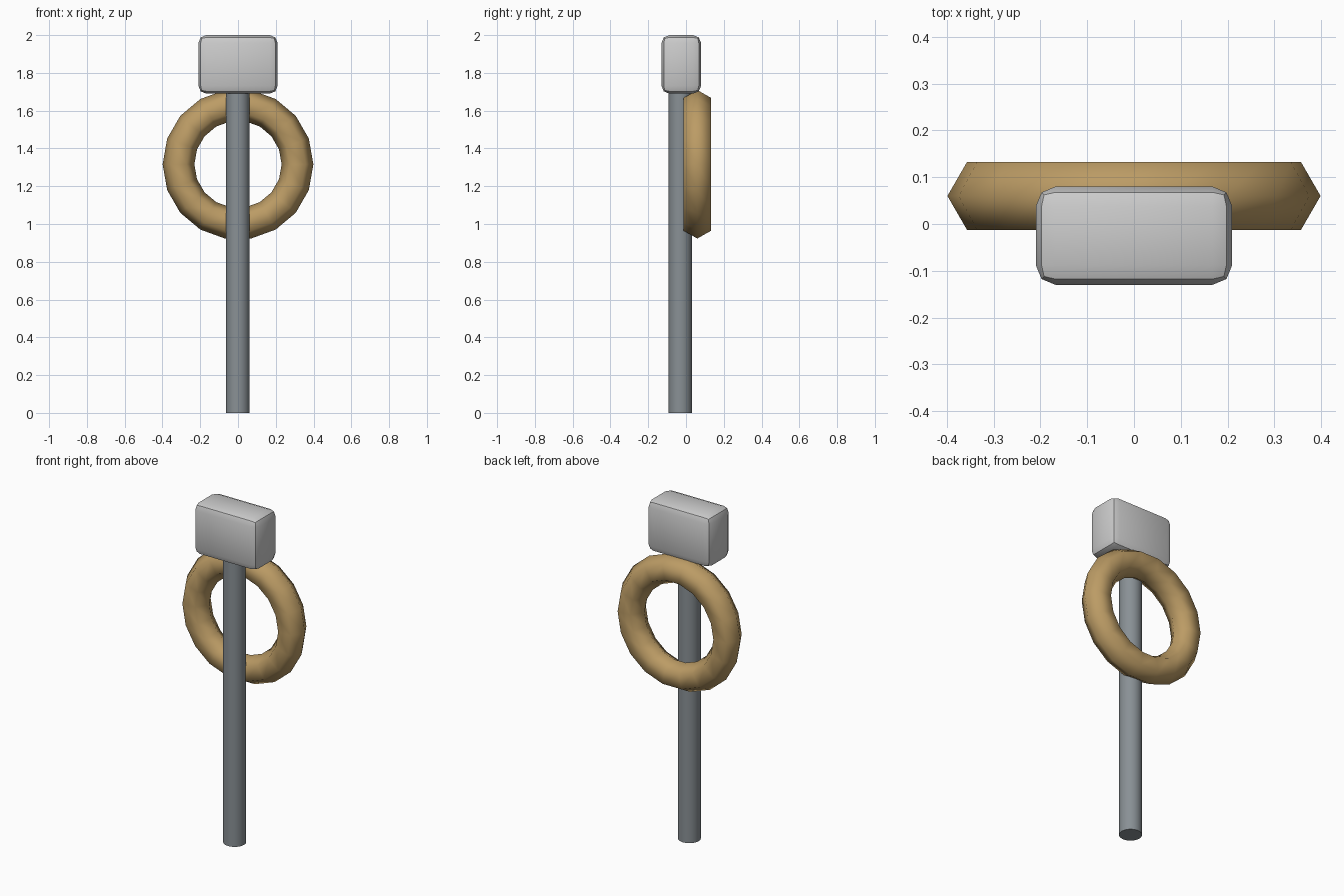
import bpy
import math

if "Cube" in bpy.data.objects:
    bpy.data.objects.remove(bpy.data.objects["Cube"])


def paint(obj, name, rgb):
    mat = bpy.data.materials.new(name)
    mat.diffuse_color = (*rgb, 1.0)
    mat.use_nodes = True
    mat.node_tree.nodes["Principled BSDF"].inputs["Base Color"].default_value = mat.diffuse_color
    obj.data.materials.append(mat)


# Pole
bpy.ops.mesh.primitive_cylinder_add(vertices=32, radius=0.062, depth=1.71,
                                    location=(-0.001, -0.03, 0.855))
pole = bpy.context.object
pole.name = "pole"
bpy.ops.object.shade_smooth_by_angle(angle=math.radians(30))
paint(pole, "steel", (0.25, 0.28, 0.30))

# Block head with rounded edges
bpy.ops.mesh.primitive_cube_add(size=1, location=(0, -0.025, 1.845))
head = bpy.context.object
head.name = "head_block"
head.scale = (0.42, 0.21, 0.31)
bpy.ops.object.transform_apply(location=False, rotation=False, scale=True)
bevel = head.modifiers.new("rounded_edges", 'BEVEL')
bevel.width = 0.042
bevel.segments = 2
bpy.ops.object.modifier_apply(modifier=bevel.name)
bpy.ops.object.shade_smooth_by_angle(angle=math.radians(30))

# Ring hanging behind the pole
bpy.ops.mesh.primitive_torus_add(major_segments=18, minor_segments=6,
                                 major_radius=0.315, minor_radius=0.084,
                                 location=(0, 0.06, 1.316),
                                 rotation=(math.pi / 2, 0, 0))
ring = bpy.context.object
ring.name = "ring"
bpy.ops.object.shade_smooth()
paint(ring, "tan", (0.50, 0.33, 0.13))
